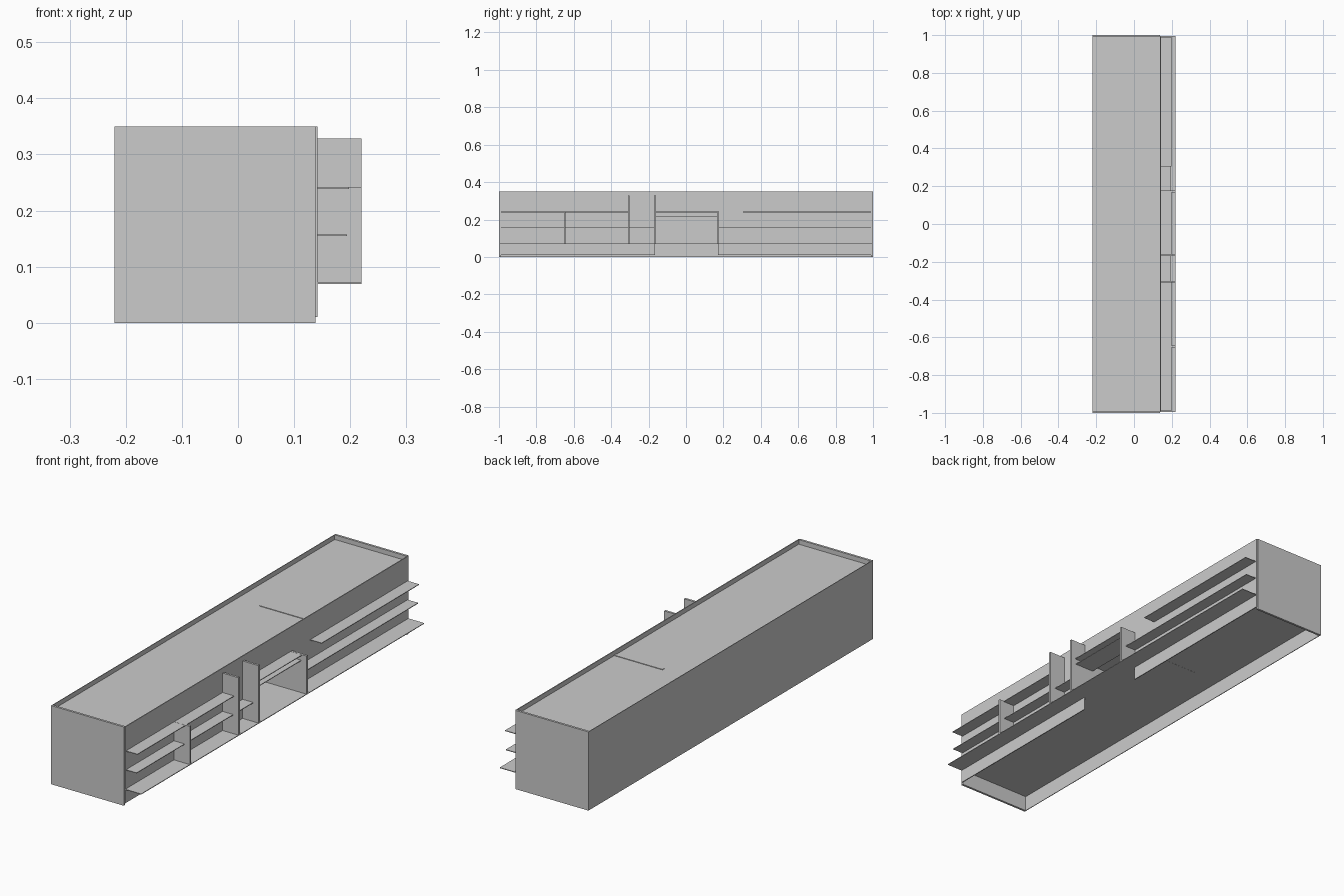
import bpy

if "Cube" in bpy.data.objects:
    bpy.data.objects.remove(bpy.data.objects["Cube"])


def box(name, x, y, z):
    """Axis-aligned board given as (min, max) ranges."""
    verts = [(a, b, c) for a in x for b in y for c in z]
    faces = [(0, 1, 3, 2), (4, 6, 7, 5), (0, 4, 5, 1),
             (2, 3, 7, 6), (0, 2, 6, 4), (1, 5, 7, 3)]
    mesh = bpy.data.meshes.new(name)
    mesh.from_pydata(verts, [], faces)
    obj = bpy.data.objects.new(name, mesh)
    bpy.context.collection.objects.link(obj)
    return obj


T = 0.003                      # board thickness
BACK, FRONT, LIP = -0.22, 0.142, 0.22
OPEN = (-0.165, 0.172)         # central opening along y


def shelf(name, z, y, depth, start=FRONT):
    return box(name, (start, depth), y, (z - T / 2, z + T / 2))


# Outer casing: rear panel and two ends
box("rear_panel", (BACK, BACK + T), (-1, 1), (0, 0.35))
for side, y in (("left", (-1, -0.99)), ("right", (0.99, 1))):
    box(side + "_end_panel", (BACK, 0.138), y, (0, 0.35))

# Shelf-side wall, left open in the middle
WALL = (0.138, FRONT)
box("shelf_wall_left", WALL, (-0.995, OPEN[0]), (0.01, 0.35))
box("shelf_wall_right", WALL, (OPEN[1], 0.995), (0.01, 0.35))
box("shelf_wall_header", WALL, OPEN, (0.24, 0.35))

# Sunken top and raised floor, which runs out as the lowest shelf
shelf("sunken_top", 0.328, (-0.995, 0.995), FRONT, BACK + 0.003)
shelf("floor_board", 0.071, (-0.995, 0.995), LIP, BACK + 0.003)

# Projecting shelves
shelf("upper_shelf_left", 0.24, (-0.99, -0.305), 0.198)
shelf("upper_shelf_middle", 0.24, OPEN, 0.198, -0.1)
shelf("upper_shelf_right", 0.24, (0.305, 0.99), 0.198)
shelf("middle_shelf_left", 0.156, (-0.99, OPEN[0]), 0.194)
shelf("middle_shelf_right", 0.156, (OPEN[1], 0.99), 0.194)
shelf("inner_shelf", 0.215, OPEN, 0.194, 0.10)

# Upright dividers: (y, top height, inner edge)
for i, (y, top, start) in enumerate([(-0.648, 0.242, FRONT), (-0.306, 0.328, FRONT),
                                     (-0.165, 0.328, -0.1), (0.172, 0.242, -0.1)]):
    box(f"divider_{i + 1}", (start, LIP), (y - 0.005, y + 0.005), (0.071, top))

# Inner partition whose top edge shows through the sunken top
box("inner_partition", (-0.1, 0.138), (0.295, 0.308), (0.069, 0.332))
